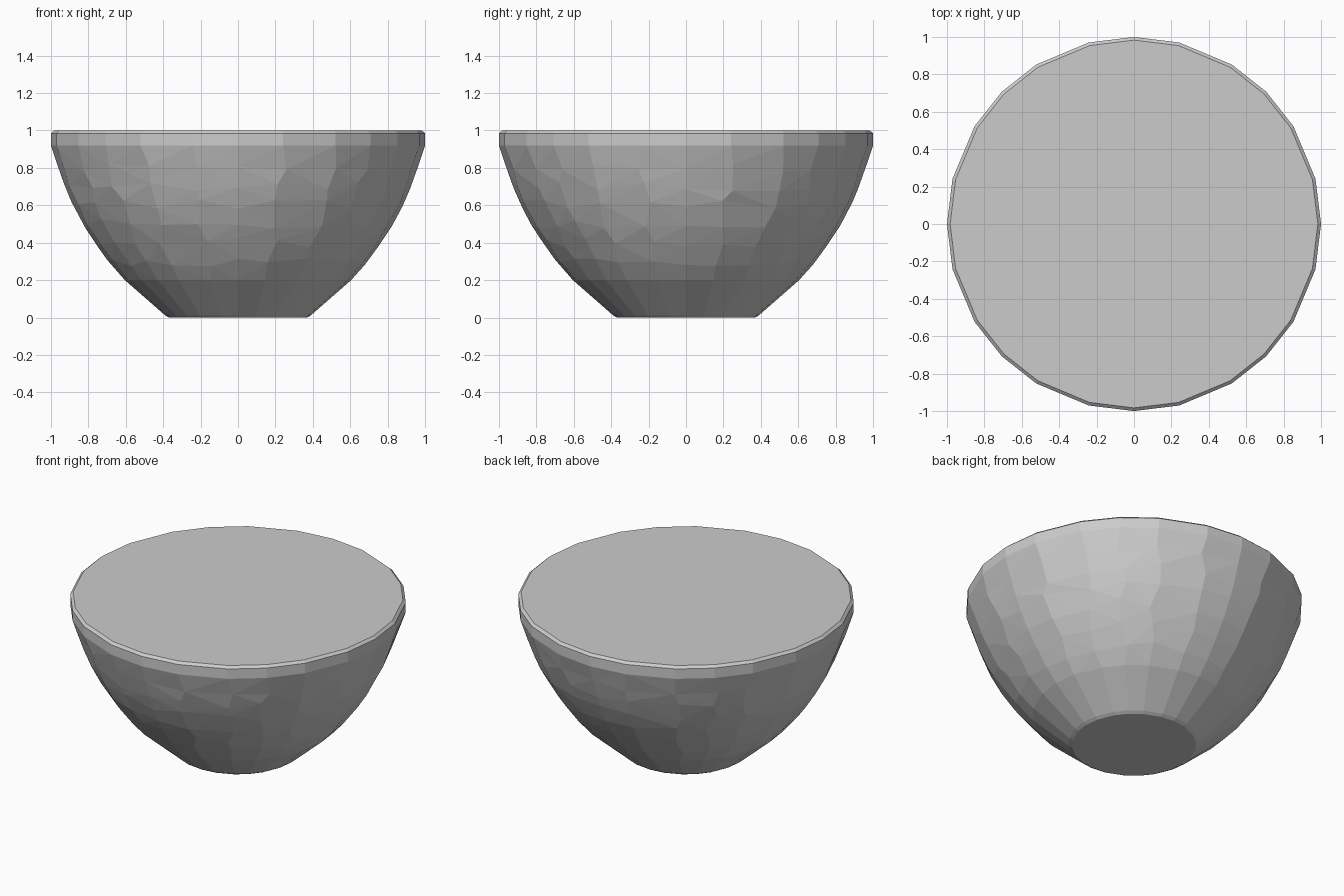
import bpy, bmesh, math, random

if "Cube" in bpy.data.objects:
    bpy.data.objects.remove(bpy.data.objects["Cube"])

random.seed(4)

# Bowl profile (radius, height) and the slightly uneven column angles of one quarter
PROFILE = [(0.37, 0.0), (0.39, 0.012), (0.605, 0.2), (0.69, 0.295), (0.765, 0.4),
           (0.83, 0.5), (0.885, 0.605), (0.925, 0.7), (0.96, 0.8), (1.0, 0.92),
           (1.0, 0.985), (0.983, 1.0)]
QUARTER = [0, 14, 31.5, 45, 58.5, 76]
ANGLES = [q * 90 + a for q in range(4) for a in QUARTER]
N = len(ANGLES)


def radius_at(z):
    for (r0, z0), (r1, z1) in zip(PROFILE, PROFILE[1:]):
        if z <= z1:
            return r0 + (r1 - r0) * (z - z0) / (z1 - z0)
    return PROFILE[-1][0]


# Rings of the solid bowl; middle rings wander a little for hammered facets
bm = bmesh.new()
rings = []
for i, (r, z) in enumerate(PROFILE):
    hammered = 3 <= i <= 8
    ring = []
    for a in ANGLES:
        zz, rr, t = z, r, math.radians(a)
        if hammered:
            zz += random.uniform(-0.025, 0.025)
            rr = radius_at(zz)
            if a % 90:
                t += math.radians(random.uniform(-2, 2))
        ring.append(bm.verts.new((rr * math.cos(t), rr * math.sin(t), zz)))
    rings.append(ring)

# Wall, flat foot and flat top
for low, high in zip(rings, rings[1:]):
    for k in range(N):
        m = (k + 1) % N
        bm.faces.new((low[k], low[m], high[m], high[k]))
bm.faces.new(rings[0][::-1])
bm.faces.new(rings[-1])
bmesh.ops.triangulate(bm, faces=[f for f in bm.faces if len(f.verts) == 4])
bmesh.ops.recalc_face_normals(bm, faces=bm.faces[:])

mesh = bpy.data.meshes.new("filled_bowl")
bm.to_mesh(mesh)
bm.free()
bowl = bpy.data.objects.new("filled_bowl", mesh)
bpy.context.collection.objects.link(bowl)
